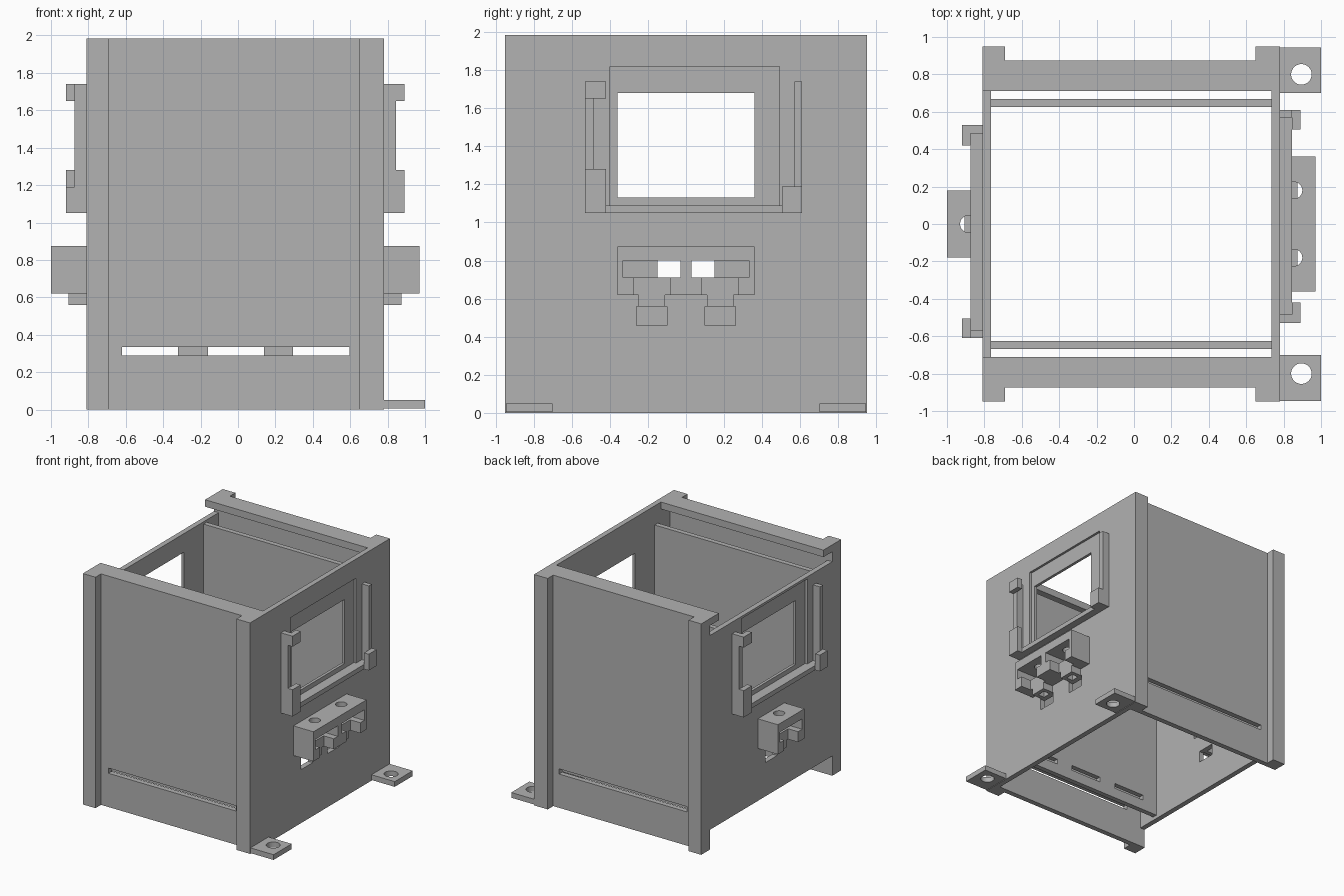
import bpy, bmesh
from mathutils import Matrix

cube = bpy.data.objects.get("Cube")
if cube:
    bpy.data.objects.remove(cube, do_unlink=True)

grey = bpy.data.materials.new("matte_grey")
grey.use_nodes = True
grey.diffuse_color = (0.445, 0.445, 0.445, 1)
grey.node_tree.nodes["Principled BSDF"].inputs["Base Color"].default_value = grey.diffuse_color


def add(name, bm):
    mesh = bpy.data.meshes.new(name)
    bm.to_mesh(mesh)
    bm.free()
    mesh.materials.append(grey)
    ob = bpy.data.objects.new(name, mesh)
    bpy.context.collection.objects.link(ob)
    return ob


def box(name, x, y, z):
    bm = bmesh.new()
    bmesh.ops.create_cube(bm, size=1)
    for v in bm.verts:
        v.co = [min(r) + (c + 0.5) * (max(r) - min(r)) for c, r in zip(v.co, (x, y, z))]
    return add(name, bm)


def rod(name, x, y, z, radius):
    bm = bmesh.new()
    bmesh.ops.create_cone(bm, cap_ends=True, segments=32, radius1=radius, radius2=radius,
                          depth=z[1] - z[0],
                          matrix=Matrix.Translation((x, y, (z[0] + z[1]) / 2)))
    return add(name, bm)


def cut(ob, cutters):
    # Subtract each cutter, bake the result and discard the helpers
    for c in cutters:
        c.hide_render = True
        m = ob.modifiers.new("cut", 'BOOLEAN')
        m.operation, m.solver, m.object = 'DIFFERENCE', 'EXACT', c
    bpy.context.view_layer.update()
    mesh = bpy.data.meshes.new_from_object(
        ob.evaluated_get(bpy.context.evaluated_depsgraph_get()))
    ob.modifiers.clear()
    ob.data = mesh
    for c in cutters:
        bpy.data.objects.remove(c, do_unlink=True)


def side(label, s, face, wall_y, wall_z, bays):
    """Side wall with window, screen holder and clamp block; s is the outward direction."""
    def sbox(name, d, y, z):
        # d is measured outward from the wall face, y is turned with the side
        return box(label + name, [face + s * a for a in d], [s * a for a in y], z)

    # Wall with window, shallow screen pocket and clamp openings
    wall = sbox("_wall", (-0.045, 0), wall_y, wall_z)
    holes = [sbox("_window", (-0.1, 0.1), (-0.36, 0.36), (1.13, 1.68)),
             sbox("_pocket", (-0.02, 0.1), (-0.40, 0.49), (1.09, 1.82))]
    for y in bays:
        holes.append(sbox("_bay", (-0.1, 0.1), (y - 0.15, y + 0.15), (0.71, 0.80)))
        holes.append(sbox("_wire_hole", (-0.1, 0.1), (y - 0.08, y + 0.08), (0.46, 0.56)))
    cut(wall, holes)

    # Screen holder rails
    sbox("_holder_rail_a", (0, 0.065), (-0.53, -0.485), (1.05, 1.74))
    sbox("_holder_rail_b", (0, 0.065), (0.57, 0.61), (1.05, 1.74))
    sbox("_holder_sill", (0, 0.065), (-0.485, 0.57), (1.05, 1.09))
    # Claws that overhang the screen
    sbox("_claw_low_a", (0.065, 0.11), (-0.53, -0.42), (1.05, 1.28))
    sbox("_claw_high_a", (0.065, 0.11), (-0.53, -0.42), (1.65, 1.74))
    sbox("_claw_low_b", (0.065, 0.11), (0.505, 0.61), (1.05, 1.19))

    # Clamp block with a slot, a lower notch and a screw hole per bay
    half = 0.18 * len(bays)
    block = sbox("_clamp_block", (0, 0.19), (-half, half), (0.62, 0.875))
    holes = []
    for y in bays:
        holes += [sbox("_slot", (-0.1, 0.3), (y - 0.15, y + 0.15), (0.71, 0.80)),
                  sbox("_notch", (0.095, 0.3), (y - 0.095, y + 0.095), (0.5, 0.75)),
                  rod("_screw_hole", face + s * 0.075, s * y, (0.75, 1.0), 0.045)]
        # Pair of prongs and their bridge under the block
        for k in (-1, 1):
            sbox("_prong", (0, 0.095), (y + k * 0.035, y + k * 0.07), (0.56, 0.62))
        sbox("_prong_bridge", (0.06, 0.095), (y - 0.035, y + 0.035), (0.56, 0.62))
    cut(block, holes)


side("left", 1, 0.78, (-0.95, 0.95), (0, 1.985), (-0.18, 0.18))
side("right", -1, -0.81, (-0.83, 0.83), (0.17, 1.84), (0,))

for label, s in (("front", -1), ("back", 1)):
    def ends(a, b):
        return (s * a, s * b)

    # Thin outer wall with a long vent
    wall = box(label + "_wall", (-0.81, 0.735), ends(0.83, 0.875), (0, 1.985))
    cut(wall, [box("vent", (-0.62, 0.595), ends(0.7, 1), (0.29, 0.335))])
    # Top lip and corner posts
    box(label + "_top_lip", (-0.81, 0.735), ends(0.71, 0.83), (1.925, 1.985))
    box(label + "_right_post", (-0.81, -0.69), ends(0.875, 0.95), (0, 1.985))
    box(label + "_left_post", (0.65, 0.735), ends(0.875, 0.95), (0, 1.985))
    # Inner plate with three short vents
    plate = box(label + "_inner_plate", (-0.765, 0.735), ends(0.625, 0.668), (0.2, 1.82))
    cut(plate, [box("vent", (x, x + 0.3), ends(0.5, 0.8), (0.29, 0.335))
                for x in (-0.62, -0.16, 0.295)])
    # Mounting foot with a bolt hole
    foot = box(label + "_foot", (0.78, 1.0), ends(0.70, 0.945), (0.005, 0.05))
    cut(foot, [rod("bolt_hole", 0.895, s * 0.8, (-0.1, 0.2), 0.055)])
